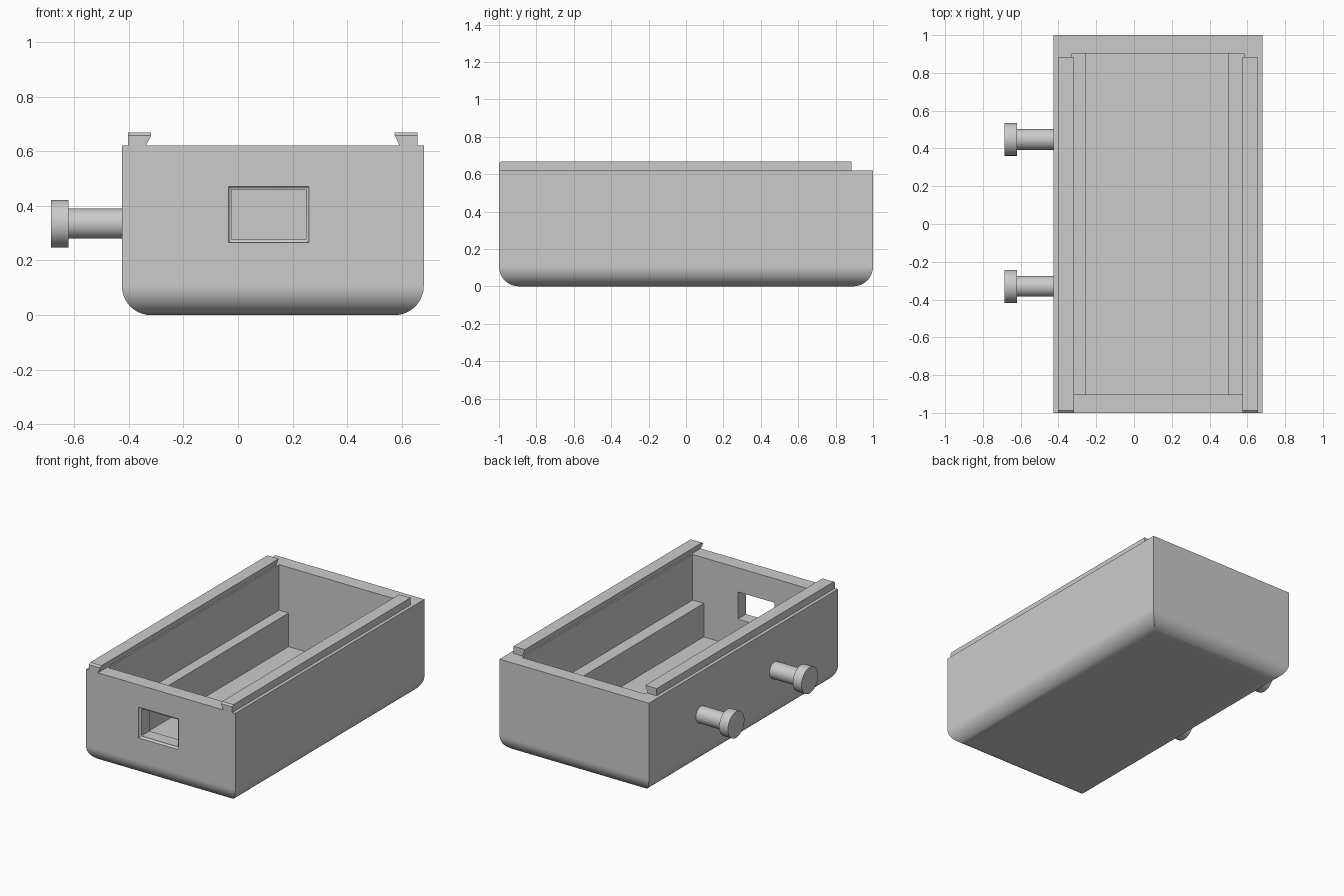
import bpy, bmesh
from math import sin, cos, pi, radians

cube = bpy.data.objects.get("Cube")
if cube:
    bpy.data.objects.remove(cube, do_unlink=True)

grey = bpy.data.materials.new("plain grey")
grey.use_nodes = True
COLOUR = (0.6, 0.6, 0.6, 1)
grey.diffuse_color = COLOUR
grey.node_tree.nodes["Principled BSDF"].inputs["Base Color"].default_value = COLOUR

X0, X1, TOP, WALL, FILLET = -0.425, 0.68, 0.62, 0.098, 0.107


def loft(name, rings):
    """Skin a list of point rings and cap both ends."""
    bm = bmesh.new()
    loops = [[bm.verts.new(p) for p in ring] for ring in rings]
    for a, b in zip(loops, loops[1:]):
        for i in range(len(a)):
            j = (i + 1) % len(a)
            bm.faces.new((a[i], a[j], b[j], b[i]))
    bm.faces.new(loops[0])
    bm.faces.new(loops[-1])
    bmesh.ops.recalc_face_normals(bm, faces=bm.faces)
    mesh = bpy.data.meshes.new(name)
    bm.to_mesh(mesh)
    bm.free()
    mesh.materials.append(grey)
    obj = bpy.data.objects.new(name, mesh)
    bpy.context.collection.objects.link(obj)
    return obj


def activate(obj):
    bpy.ops.object.select_all(action="DESELECT")
    obj.select_set(True)
    bpy.context.view_layer.objects.active = obj


def smooth(obj):
    activate(obj)
    bpy.ops.object.shade_smooth_by_angle(angle=radians(30))
    obj.modifiers.new("even_normals", "WEIGHTED_NORMAL").keep_sharp = True


def rect(z, inset):
    a, b, c = X0 + inset, X1 - inset, 1 - inset
    return [(a, -c, z), (b, -c, z), (b, c, z), (a, c, z)]


# Open tray: rounded bottom edges, straight walls, cavity
STEPS = 10
arc = [pi / 2 * i / STEPS for i in range(STEPS + 1)]
rings = [rect(FILLET * (1 - cos(t)), FILLET * (1 - sin(t))) for t in arc]
rings += [rect(TOP, 0), rect(TOP, WALL), rect(0.09, WALL)]
tray = loft("tray", rings)


# Front window with a rounded outer rim
def opening(y, grow):
    a, b, c, d = -0.023 - grow, 0.248 + grow, 0.277 - grow, 0.459 + grow
    return [(a, y, c), (b, y, c), (b, y, d), (a, y, d)]


RIM = 0.012
cuts = [opening(-1.05, RIM)]
cuts += [opening(-1 + RIM * sin(t), RIM * cos(t)) for t in arc[::2]]
cuts += [opening(-0.8, 0)]
cutter = loft("window_cutter", cuts)
cutter.hide_render = True
cut = tray.modifiers.new("window", "BOOLEAN")
cut.operation, cut.solver, cut.object = "DIFFERENCE", "EXACT", cutter
activate(tray)
bpy.ops.object.modifier_apply(modifier=cut.name)
bpy.data.objects.remove(cutter, do_unlink=True)
smooth(tray)


# Inner ledges along the long walls
def prism(name, profile, y0, y1):
    return loft(name, [[(x, y, z) for x, z in profile] for y in (y0, y1)])


for name, a, b in (("right_ledge", X0 + WALL, -0.257), ("left_ledge", 0.5, X1 - WALL)):
    prism(name, [(a, 0.09), (b, 0.09), (b, 0.315), (a, 0.315)], -0.902, 0.902)

# Undercut lid rails, mirrored about the tray centre, front top edge eased
MID = (X0 + X1) / 2
for name, side in (("right_rail", -1), ("left_rail", 1)):
    outer, low, high = 0.53, 0.464, 0.446
    rail_rings = []
    for y, top in ((-1, 0.658), (-0.988, 0.668), (0.885, 0.668)):
        prof = [(outer, TOP), (low, TOP), (high, top), (outer, top)]
        rail_rings.append([(MID + side * x, y, z) for x, z in prof])
    loft(name, rail_rings)


# Side pegs: turned shaft and head in one profile
def circle(x, y, r, n=48):
    return [(x, y + r * cos(2 * pi * i / n), 0.335 + r * sin(2 * pi * i / n)) for i in range(n)]


for name, y in (("back_peg", 0.448), ("front_peg", -0.33)):
    outline = ((X0 + 0.02, 0.055), (-0.62, 0.055), (-0.62, 0.087), (-0.685, 0.087))
    smooth(loft(name, [circle(x, y, r) for x, r in outline]))
